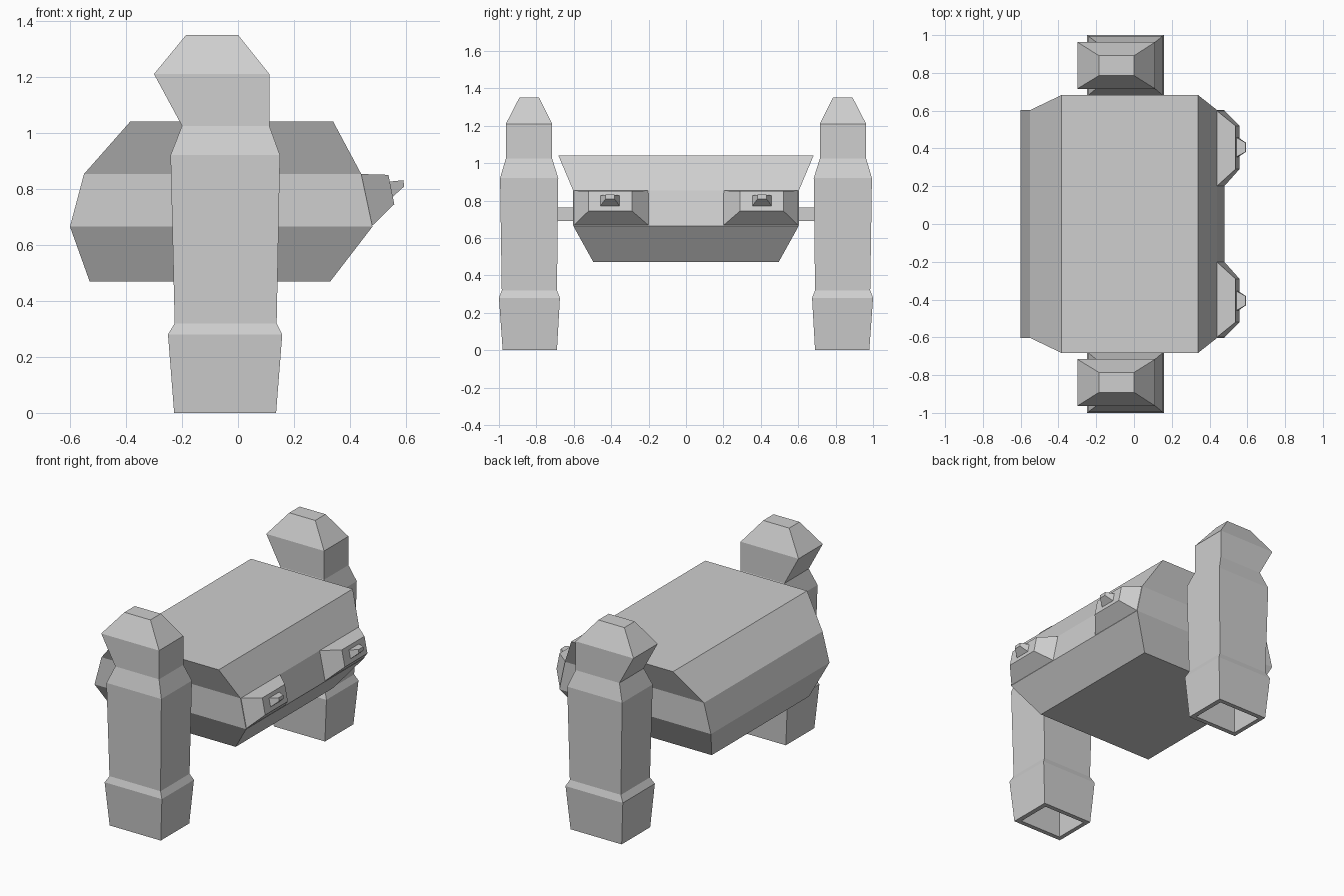
import bpy
import bmesh

cube = bpy.data.objects.get("Cube")
if cube:
    bpy.data.objects.remove(cube, do_unlink=True)

# Single flat grey
grey = bpy.data.materials.new("plain grey")
grey.use_nodes = True
colour = (0.62, 0.62, 0.62, 1)
grey.diffuse_color = colour
grey.node_tree.nodes["Principled BSDF"].inputs["Base Color"].default_value = colour


def loft(name, rings, side=1):
    """Skin four-point rings into a closed, flat-shaded solid; side=-1 flips y."""
    bm = bmesh.new()
    loops = [[bm.verts.new((x, side * y, z)) for x, y, z in ring] for ring in rings]
    for a, b in zip(loops, loops[1:]):
        for i in range(4):
            j = (i + 1) % 4
            bm.faces.new((a[i], a[j], b[j], b[i]))
    bm.faces.new(loops[0])
    bm.faces.new(loops[-1])
    bmesh.ops.recalc_face_normals(bm, faces=bm.faces)
    mesh = bpy.data.meshes.new(name)
    bm.to_mesh(mesh)
    bm.free()
    mesh.materials.append(grey)
    obj = bpy.data.objects.new(name, mesh)
    bpy.context.collection.objects.link(obj)
    return obj


def level(z, x0, x1, y0, y1):
    """Horizontal rectangle."""
    return [(x0, y0, z), (x1, y0, z), (x1, y1, z), (x0, y1, z)]


def upright(xb, xt, y0, y1, zb, zt):
    """Rectangle facing +x, leaning from xb at its foot to xt at its head."""
    return [(xb, y0, zb), (xb, y1, zb), (xt, y1, zt), (xt, y0, zt)]


# Faceted main body
loft("body", [
    level(0.47, -0.53, 0.33, -0.495, 0.495),
    level(0.665, -0.60, 0.48, -0.603, 0.603),
    level(0.853, -0.55, 0.44, -0.603, 0.603),
    level(1.04, -0.385, 0.34, -0.682, 0.682),
])

# Leg outline: z, x range, y range; begins inside the hollow foot
leg_levels = [
    (0.28, -0.20, 0.105, 0.72, 0.95),
    (0.0, -0.20, 0.105, 0.72, 0.95),
    (0.0, -0.228, 0.136, 0.69, 0.98),
    (0.28, -0.25, 0.158, 0.674, 1.0),
    (0.32, -0.226, 0.138, 0.69, 0.985),
    (0.92, -0.241, 0.15, 0.683, 0.994),
    (1.025, -0.20, 0.112, 0.716, 0.963),
    (1.21, -0.30, 0.112, 0.716, 0.963),
    (1.35, -0.185, 0.0, 0.786, 0.891),
]

for label, side in (("right", -1), ("left", 1)):
    # "front" end is -y, "back" end is +y
    end = "front" if side < 0 else "back"
    loft(end + "_leg", [level(*row) for row in leg_levels], side)

    # Axle joining leg and body
    loft(end + "_axle", [
        level(0.69, -0.08, -0.01, 0.58, 0.70),
        level(0.762, -0.08, -0.01, 0.58, 0.70),
    ], side)

    # Tapered pod on the +x flank
    loft(end + "_pod", [
        upright(0.478, 0.438, 0.20, 0.60, 0.667, 0.853),
        upright(0.558, 0.537, 0.29, 0.52, 0.745, 0.85),
    ], side)

    # Short nozzle on the pod
    loft(end + "_nozzle", [
        upright(0.545, 0.535, 0.355, 0.458, 0.77, 0.826),
        upright(0.553, 0.542, 0.355, 0.458, 0.772, 0.826),
        upright(0.593, 0.591, 0.382, 0.43, 0.808, 0.831),
    ], side)
